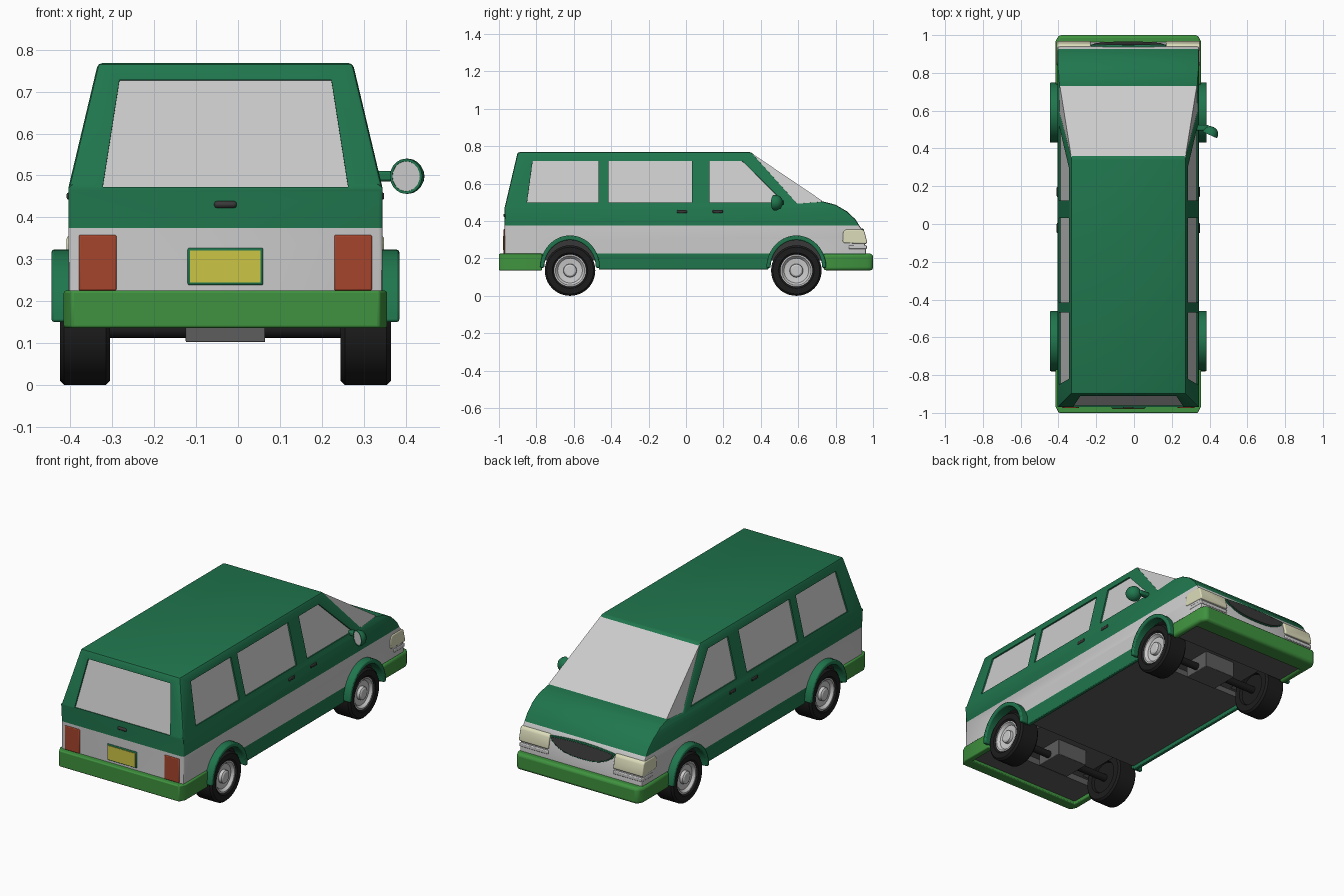
import bpy, bmesh
from math import sin, cos, pi, radians, atan2
from mathutils import Vector, Matrix

if "Cube" in bpy.data.objects:
    bpy.data.objects.remove(bpy.data.objects["Cube"])

CX = -0.03          # the body sits left of centre because of the single mirror
parts = []

def material(name, rgb):
    m = bpy.data.materials.new(name)
    m.diffuse_color = (*rgb, 1)
    m.use_nodes = True
    m.node_tree.nodes["Principled BSDF"].inputs["Base Color"].default_value = m.diffuse_color
    return m

GREEN = material("dark_green", (0.014, 0.18, 0.075))
LIME = material("bumper_green", (0.05, 0.29, 0.05))
GREY = material("light_grey", (0.55, 0.55, 0.55))
DARK = material("dark_grey", (0.04, 0.04, 0.04))
UNDER = material("underbody_grey", (0.11, 0.11, 0.11))
BLACK = material("tyre_black", (0.012, 0.012, 0.012))
RED = material("lamp_red", (0.38, 0.06, 0.025))
YELLOW = material("plate_yellow", (0.6, 0.56, 0.06))
CREAM = material("lamp_cream", (0.72, 0.72, 0.5))

def finish(name, bm, mat, bevel=0, seg=2, keep=True):
    bmesh.ops.recalc_face_normals(bm, faces=bm.faces)
    me = bpy.data.meshes.new(name)
    bm.to_mesh(me)
    bm.free()
    ob = bpy.data.objects.new(name, me)
    bpy.context.collection.objects.link(ob)
    for m in mat if isinstance(mat, list) else [mat]:
        me.materials.append(m)
    if bevel:
        b = ob.modifiers.new("bevel", 'BEVEL')
        b.width, b.segments, b.limit_method = bevel, seg, 'ANGLE'
    if keep:
        parts.append(ob)
    return ob

def prism_bm(pts, off):
    bm = bmesh.new()
    a = [bm.verts.new(p) for p in pts]
    b = [bm.verts.new(Vector(p) + Vector(off)) for p in pts]
    bm.faces.new(a)
    bm.faces.new(b[::-1])
    for i in range(len(a)):
        j = (i + 1) % len(a)
        bm.faces.new((a[i], b[i], b[j], a[j]))
    return bm

def prism(name, pts, off, mat, bevel=0, seg=2, keep=True):
    return finish(name, prism_bm(pts, off), mat, bevel, seg, keep)

def box(name, lo, hi, mat, bevel=0):
    (x, y, z), (X, Y, Z) = lo, hi
    return prism(name, [(x, y, z), (X, y, z), (X, Y, z), (x, Y, z)], (0, 0, Z - z), mat, bevel)

def lathe(name, prof, centre, mat, n=40, rot=None):
    # spin an (x, radius) profile around the x axis
    bm = bmesh.new()
    v = [bm.verts.new((x, 0, r)) for x, r in prof]
    e = [bm.edges.new(p) for p in zip(v, v[1:])]
    bmesh.ops.spin(bm, geom=v + e, cent=(0, 0, 0), axis=(1, 0, 0), angle=2 * pi, steps=n)
    bmesh.ops.remove_doubles(bm, verts=bm.verts, dist=1e-5)
    bm.transform(Matrix.Translation(centre) @ (rot or Matrix()))
    return finish(name, bm, mat)

def half_width(z):
    return 0.375 - max(0, z - 0.47) * 0.07 / 0.295

def tail_y(z):
    return -0.97 + max(0, z - 0.47) * 0.07 / 0.295

# Body: side profile, colour bands by height, upper part tapered inward
side = [(-0.97, 0.19), (-0.97, 0.47), (-0.90, 0.768), (0.35, 0.768), (0.595, 0.495), (0.73, 0.505),
        (0.80, 0.487), (0.86, 0.452), (0.905, 0.41), (0.937, 0.36), (0.952, 0.31), (0.962, 0.25), (0.965, 0.19)]
bm = prism_bm([(-0.375, y, z) for y, z in side], (0.75, 0, 0))
for h in (0.225, 0.375, 0.47):
    bmesh.ops.bisect_plane(bm, geom=bm.verts[:] + bm.edges[:] + bm.faces[:],
                           plane_co=(0, 0, h), plane_no=(0, 0, 1))
for v in bm.verts:
    v.co.x = half_width(v.co.z) * (1 if v.co.x > 0 else -1)
for f in bm.faces:
    z = f.calc_center_median().z
    f.material_index = 2 if z < 0.2 else 1 if 0.225 < z < 0.375 else 0
body = finish("body", bm, [GREEN, GREY, UNDER], 0.01, 2)

cutters = []

def window(name, pts, n):
    # recessed pane plus matching pocket cutter
    n = Vector(n).normalized()
    prism(name, [Vector(p) - n * 0.04 for p in pts], n * 0.032, GREY)
    cutters.append(prism("cutter", [Vector(p) - n * 0.03 for p in pts], n * 0.06, GREEN, keep=False))

# Windows on both sides and the tailgate
panes = {"rear_side_window": [(-0.85, 0.5), (-0.82, 0.722), (-0.468, 0.722), (-0.468, 0.5)],
         "middle_side_window": [(-0.415, 0.5), (-0.415, 0.722), (0.033, 0.722), (0.033, 0.5)],
         "front_side_window": [(0.125, 0.5), (0.125, 0.722), (0.30, 0.722), (0.525, 0.5)]}
for s in (-1, 1):
    for name, pts in panes.items():
        window(name, [(s * half_width(z), y, z) for y, z in pts], (s, 0, 0.237))
window("tailgate_window", [(x, tail_y(z), z) for x, z in
       [(-0.293, 0.472), (-0.253, 0.728), (0.253, 0.728), (0.293, 0.472)]], (0, -1, 0.237))

# Windscreen wedge in front of the pillars
bm = prism_bm([(-1, y, z) for y, z in [(0.352, 0.762), (0.73, 0.507), (0.70, 0.49), (0.57, 0.49)]], (2, 0, 0))
for v in bm.verts:
    v.co.x *= half_width(v.co.z) - 0.004
finish("windscreen", bm, GREY)

def arc(y, a, b, x, z=0.15, n=20):
    return [(x, y + a * cos(pi * i / n), z + b * sin(pi * i / n)) for i in range(n + 1)]

# Wheels, arches and wells
tyre = [(0.29, 0), (0.29, 0.085), (0.275, 0.09), (0.275, 0.125), (0.285, 0.135), (0.385, 0.135),
        (0.395, 0.125), (0.395, 0.095), (0.388, 0.086), (0.37, 0.084)]
rim = [(0.30, 0.086), (0.388, 0.086), (0.388, 0.078), (0.374, 0.066), (0.37, 0.036),
       (0.386, 0.034), (0.391, 0.026), (0.391, 0)]
for s in (-1, 1):
    for label, y in (("rear", -0.62), ("front", 0.59)):
        c = (0, y, 0.135)
        lathe(label + "_tyre", [(s * x, r) for x, r in tyre], c, BLACK)
        lathe(label + "_wheel_rim", [(s * x, r) for x, r in rim], c, GREY)
        ring = arc(y, 0.16, 0.173, s * 0.355) + arc(y, 0.138, 0.148, s * 0.355)[::-1]
        prism(label + "_wheel_arch", ring, (s * 0.06, 0, 0), GREEN, 0.006)
        well = [(s * 0.25, y - 0.14, 0.1), (s * 0.25, y + 0.14, 0.1)] + arc(y, 0.14, 0.15, s * 0.25)
        cutters.append(prism("cutter", well, (s * 0.3, 0, 0), DARK, keep=False))
    # Sill between the arches
    box("sill", (s * 0.355, -0.465, 0.14), (s * 0.375, 0.44, 0.224), GREEN, 0.004)
    # Lamps
    box("tail_lamp", (s * 0.26, -0.975, 0.225), (s * 0.35, -0.95, 0.358), RED, 0.004)
    lamp = [(0.837, 0.29), (0.845, 0.282), (0.966, 0.278), (0.968, 0.29), (0.954, 0.345), (0.944, 0.355),
            (0.855, 0.355), (0.84, 0.34)]
    prism("headlamp", [(s * 0.20, y, z) for y, z in lamp], (s * 0.179, 0, 0), CREAM, 0.01, 3)
    box("lamp_trim", (s * 0.20, 0.87, 0.25), (s * 0.377, 0.967, 0.27), GREY, 0.004)
    # Door handles
    for y in (-0.022, 0.17):
        box("door_handle", (s * 0.37, y - 0.027, 0.442), (s * 0.379, y + 0.027, 0.459), DARK, 0.004)

# Cut the pockets and wells into the body
bpy.context.view_layer.objects.active = body
for c in cutters:
    m = body.modifiers.new("cut", 'BOOLEAN')
    m.operation, m.solver, m.object = 'DIFFERENCE', 'EXACT', c
    m.material_mode = 'TRANSFER'
for m in list(body.modifiers):
    bpy.ops.object.modifier_apply(modifier=m.name)
for c in cutters:
    bpy.data.objects.remove(c)

# U-shaped bumpers that wrap the corners
def bumper(name, tip, end, s, depth, bevel):
    w, t = 0.386, 0.035
    outer = [(-w, end), (-w, tip - s * 0.035), (-w + 0.018, tip), (w - 0.018, tip), (w, tip - s * 0.035), (w, end)]
    inner = [(w - t, end), (w - t, tip - s * depth), (t - w, tip - s * depth), (t - w, end)]
    prism(name, [(x, y, 0.136) for x, y in outer + inner], (0, 0, 0.089), LIME, bevel, 3)

bumper("rear_bumper", -1.0, -0.77, -1, 0.06, 0.006)
bumper("front_bumper", 1.0, 0.735, 1, 0.10, 0.015)

# Underbody
box("floor_pan", (-0.36, -0.465, 0.16), (0.36, 0.44, 0.2), UNDER)
box("rear_floor", (-0.36, -0.96, 0.155), (0.36, -0.77, 0.2), UNDER)
box("front_floor", (-0.36, 0.74, 0.15), (0.36, 0.92, 0.2), UNDER)
for label, y in (("rear", -0.62), ("front", 0.59)):
    lathe(label + "_axle", [(-0.3, 0), (-0.3, 0.02), (0.3, 0.02), (0.3, 0)], (0, y, 0.132), BLACK, 16)
    box(label + "_axle_housing", (-0.095, y - 0.08, 0.102), (0.095, y + 0.08, 0.20), UNDER, 0.003)

# Number plate and tailgate handle
box("plate_frame", (-0.09, -0.976, 0.238), (0.09, -0.96, 0.327), GREEN, 0.004)
box("number_plate", (-0.084, -0.979, 0.244), (0.084, -0.96, 0.321), YELLOW)
box("tailgate_handle", (-0.027, -0.977, 0.422), (0.027, -0.96, 0.439), DARK, 0.007)

# Crescent grille with green rim
def grille(name, k, y, mat):
    top = [(x / 10 * 0.19, 0.345 + 0.01 * (1 - (x / 10) ** 2)) for x in range(-10, 11, 2)]
    low = [(x / 10 * 0.175, 0.282 + 0.04 * abs(x / 10) ** 3) for x in range(10, -11, -2)]
    pts = [(x * k, y - (z - 0.26) * 0.22, 0.315 + (z - 0.315) * (k * 3 - 2)) for x, z in top + low]
    prism(name, pts, (0, -0.03, 0), mat, 0.002)

grille("grille_rim", 1.05, 0.968, GREEN)
grille("grille", 1.0, 0.971, DARK)

# Wing mirror on one side only
turn = Matrix.Rotation(atan2(-0.89, -0.4), 4, 'Z')
pos = (0.436, 0.482, 0.498)
lathe("mirror_housing", [(-0.035, 0), (-0.032, 0.018), (-0.02, 0.034), (0, 0.042), (0.012, 0.042),
                         (0.012, 0.036), (0.008, 0.035), (0.008, 0)], pos, GREEN, 20, turn)
lathe("mirror_glass", [(0.006, 0.036), (0.011, 0.036), (0.011, 0)], pos, GREY, 20, turn)
box("mirror_arm", (0.355, 0.495, 0.486), (0.425, 0.525, 0.51), GREEN, 0.006)

# Shift everything onto centre and smooth the rounded parts
bpy.ops.object.select_all(action='DESELECT')
for ob in parts:
    ob.location.x = CX
    ob.select_set(True)
bpy.context.view_layer.objects.active = body
bpy.ops.object.shade_smooth_by_angle(angle=radians(32))
